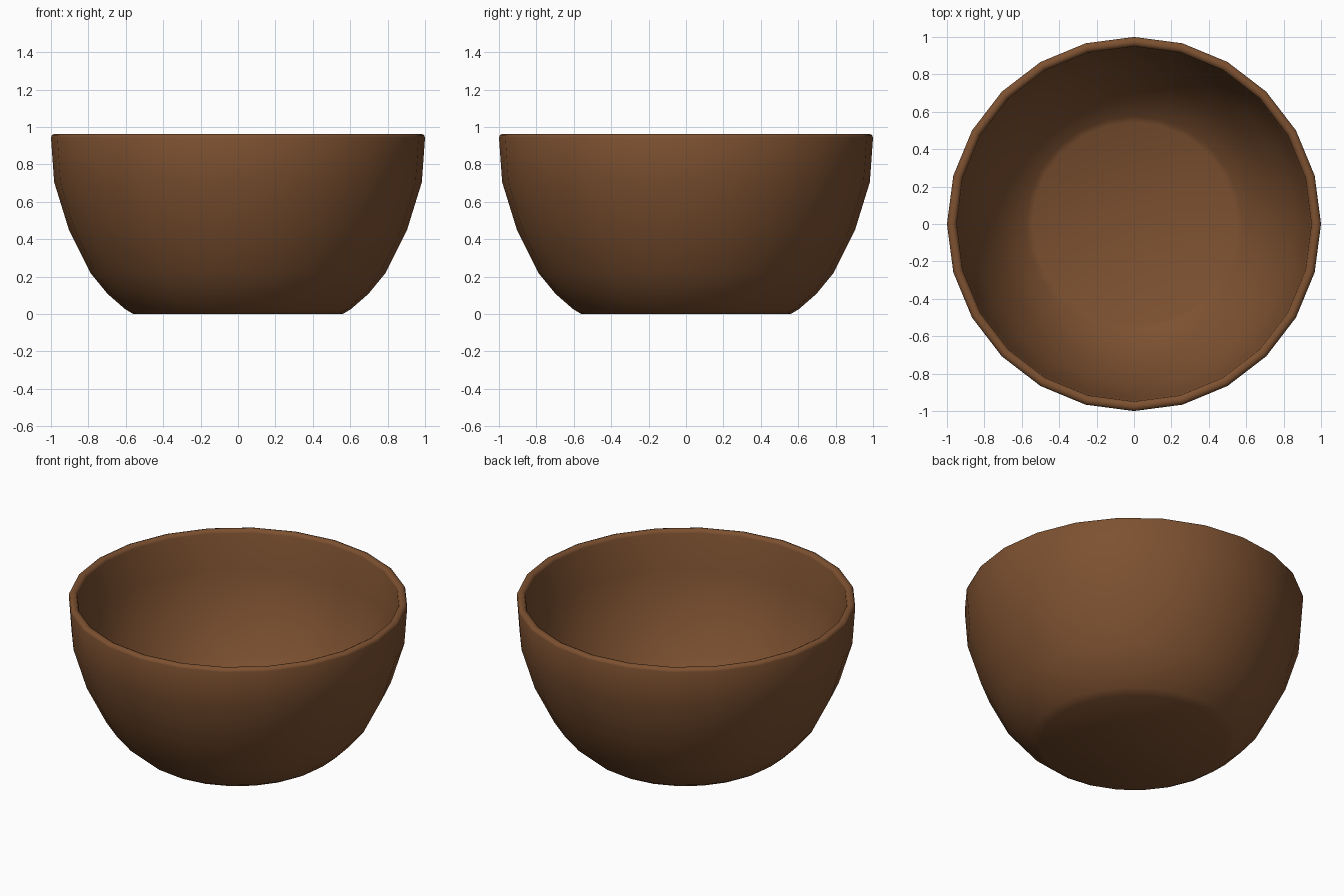
import bpy, bmesh, math

if "Cube" in bpy.data.objects:
    bpy.data.objects.remove(bpy.data.objects["Cube"])

SEGMENTS = 24

# bowl profile (radius, height): underside, outer wall, rounded rim, inner wall, floor
PROFILE = [
    (0.56, 0.0), (0.605, 0.027), (0.697, 0.107), (0.787, 0.217), (0.904, 0.45),
    (0.983, 0.705), (1.0, 0.943), (0.995, 0.957), (0.98, 0.963),
    (0.968, 0.963), (0.955, 0.957), (0.949, 0.943),
    (0.934, 0.715), (0.858, 0.47), (0.746, 0.248), (0.662, 0.144),
    (0.577, 0.07), (0.545, 0.052),
]

# brown clay
brown = bpy.data.materials.new("brown")
brown.diffuse_color = (0.205, 0.082, 0.030, 1)
brown.use_nodes = True
brown.node_tree.nodes["Principled BSDF"].inputs["Base Color"].default_value = brown.diffuse_color

# lathe the profile into rings
bm = bmesh.new()
rings = []
for r, z in PROFILE:
    rings.append([bm.verts.new((r * math.cos(2 * math.pi * i / SEGMENTS),
                                r * math.sin(2 * math.pi * i / SEGMENTS), z))
                  for i in range(SEGMENTS)])
for a, b in zip(rings, rings[1:]):
    for i in range(SEGMENTS):
        j = (i + 1) % SEGMENTS
        bm.faces.new((a[i], a[j], b[j], b[i]))

# flat underside and inner floor
bm.faces.new(rings[0][::-1])
bm.faces.new(rings[-1])
bmesh.ops.recalc_face_normals(bm, faces=bm.faces)
for f in bm.faces:
    f.smooth = True

mesh = bpy.data.meshes.new("bowl")
bm.to_mesh(mesh)
bm.free()
mesh.materials.append(brown)
bowl = bpy.data.objects.new("bowl", mesh)
bpy.context.collection.objects.link(bowl)
